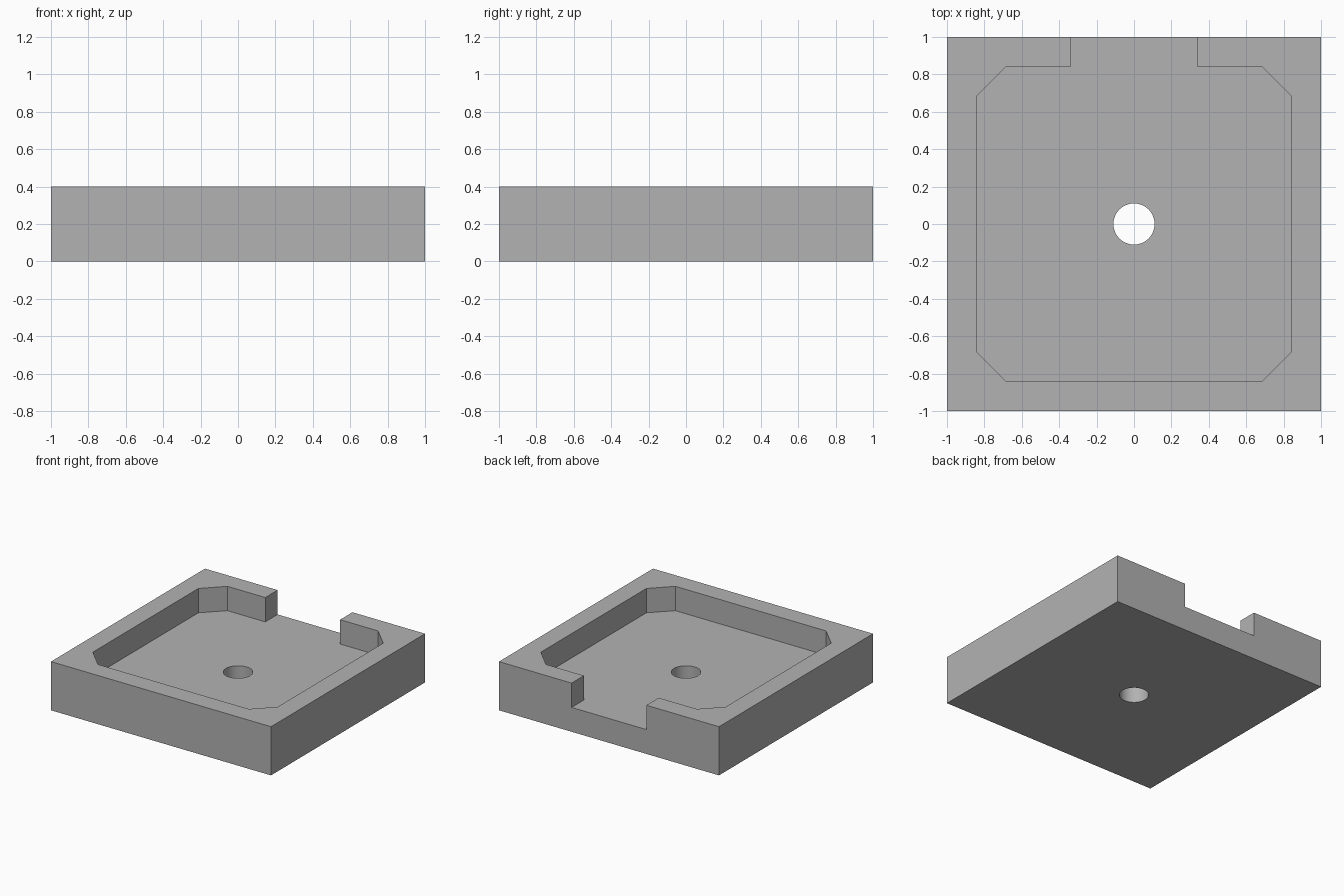
import bpy, bmesh

if "Cube" in bpy.data.objects:
    bpy.data.objects.remove(bpy.data.objects["Cube"])

H, FLOOR = 0.4, 0.2          # block height, pocket floor height
W, C, G = 0.84, 0.685, 0.34  # pocket half width, chamfer start, half width of the gap


def prism(name, outline, z0, z1):
    """Extrude a flat outline from z0 to z1."""
    bm = bmesh.new()
    face = bm.faces.new([bm.verts.new((x, y, z0)) for x, y in outline])
    ext = bmesh.ops.extrude_face_region(bm, geom=[face])
    bmesh.ops.translate(bm, vec=(0, 0, z1 - z0),
                        verts=[v for v in ext["geom"] if isinstance(v, bmesh.types.BMVert)])
    bmesh.ops.recalc_face_normals(bm, faces=bm.faces[:])
    mesh = bpy.data.meshes.new(name)
    bm.to_mesh(mesh)
    bm.free()
    obj = bpy.data.objects.new(name, mesh)
    bpy.context.collection.objects.link(obj)
    return obj


def cut(target, cutter):
    """Subtract the cutter and remove it."""
    bpy.context.view_layer.objects.active = target
    mod = target.modifiers.new("cut", "BOOLEAN")
    mod.operation, mod.solver, mod.object = "DIFFERENCE", "EXACT", cutter
    bpy.ops.object.modifier_apply(modifier=mod.name)
    bpy.data.objects.remove(cutter)


grey = bpy.data.materials.new("grey")
grey.diffuse_color = (0.448, 0.448, 0.448, 1)
grey.use_nodes = True
grey.node_tree.nodes["Principled BSDF"].inputs["Base Color"].default_value = grey.diffuse_color

# Square block
tray = prism("tray", [(-1, -1), (1, -1), (1, 1), (-1, 1)], 0, H)
tray.data.materials.append(grey)

# Chamfered pocket, open through the back wall
right = [(C, -W), (W, -C), (W, C), (C, W), (G, W), (G, 1.1)]
left = [(-x, y) for x, y in reversed(right)]
cut(tray, prism("pocket_cutter", right + left, FLOOR, H + 0.1))

# Round hole through the floor
bpy.ops.mesh.primitive_cylinder_add(vertices=64, radius=0.11, depth=1)
cut(tray, bpy.context.object)

# Smooth hole wall, sharp edges elsewhere
bpy.ops.object.select_all(action="DESELECT")
tray.select_set(True)
bpy.context.view_layer.objects.active = tray
bpy.ops.object.shade_smooth_by_angle(angle=0.5)
